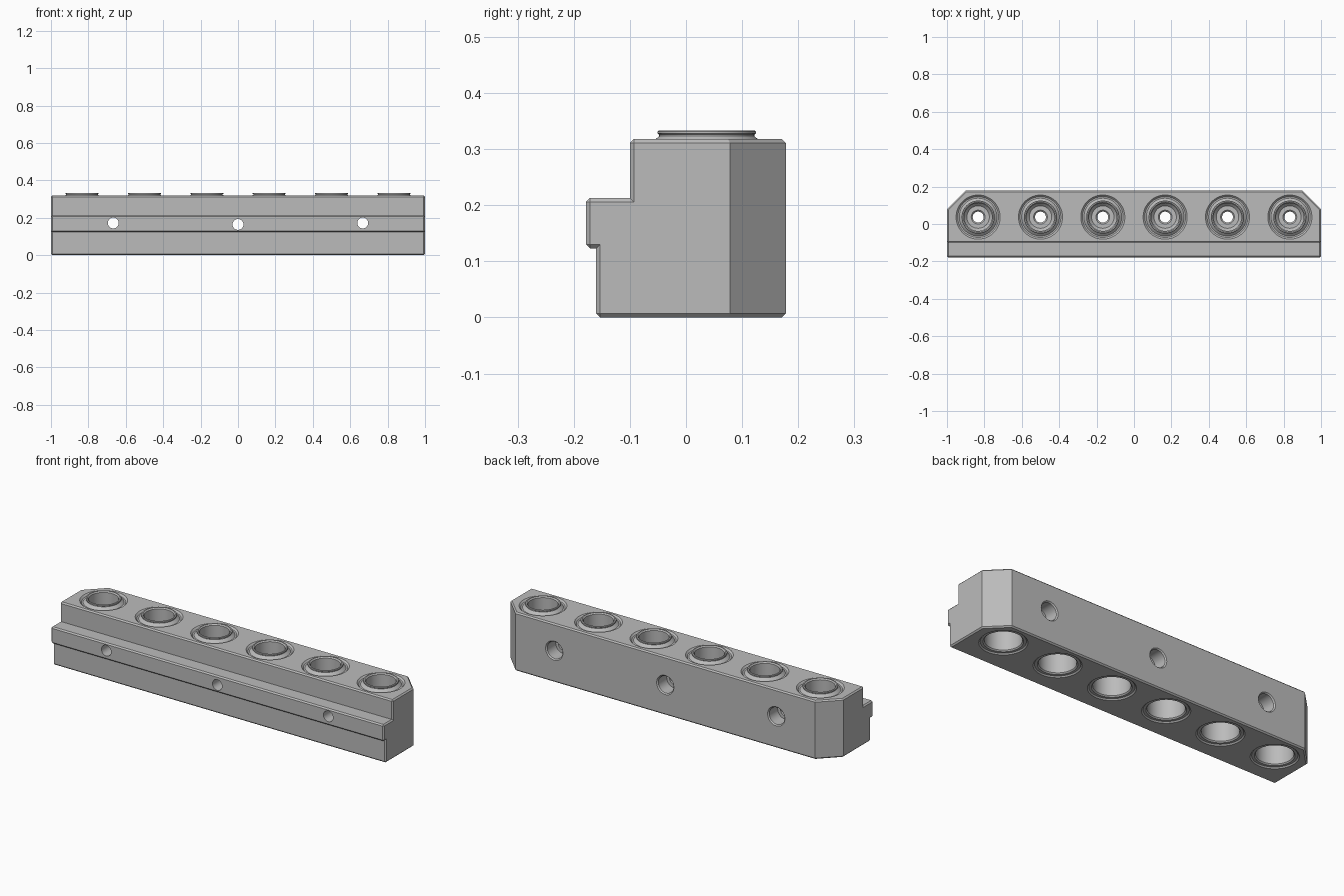
import bpy, bmesh, math
from mathutils import Matrix

cube = bpy.data.objects.get("Cube")
if cube:
    bpy.data.objects.remove(cube, do_unlink=True)

metal = bpy.data.materials.new("grey_metal")
metal.use_nodes = True
grey = (0.5, 0.5, 0.5, 1)
metal.diffuse_color = grey
metal.node_tree.nodes["Principled BSDF"].inputs["Base Color"].default_value = grey

SEGMENTS = 48
BORE_Y = 0.037
BORE_XS = [(i - 2.5) / 3 for i in range(6)]
SCREWS = [(-0.667, 0.172), (0, 0.164), (0.667, 0.172)]


def finish(name, bm):
    bmesh.ops.recalc_face_normals(bm, faces=bm.faces)
    mesh = bpy.data.meshes.new(name)
    bm.to_mesh(mesh)
    bm.free()
    obj = bpy.data.objects.new(name, mesh)
    bpy.context.collection.objects.link(obj)
    mesh.materials.append(metal)
    return obj


def lathe(bm, profile, matrix, closed=False):
    """Turn (radius, height) points; open profiles are capped at both ends."""
    rings = []
    for r, h in profile:
        angles = [2 * math.pi * k / SEGMENTS for k in range(SEGMENTS)]
        rings.append([bm.verts.new(matrix @ Matrix.Translation(
            (r * math.cos(a), r * math.sin(a), h)).translation) for a in angles])
    pairs = list(zip(rings, rings[1:]))
    if closed:
        pairs.append((rings[-1], rings[0]))
    else:
        bm.faces.new(rings[0])
        bm.faces.new(rings[-1])
    for a, b in pairs:
        for k in range(SEGMENTS):
            n = (k + 1) % SEGMENTS
            bm.faces.new((a[k], a[n], b[n], b[k]))


def smooth(obj):
    bpy.ops.object.select_all(action='DESELECT')
    obj.select_set(True)
    bpy.context.view_layer.objects.active = obj
    bpy.ops.object.shade_smooth_by_angle(angle=math.radians(25))


def cut(target, cutter):
    cutter.hide_render = True
    mod = target.modifiers.new("cut", 'BOOLEAN')
    mod.operation = 'DIFFERENCE'
    mod.solver = 'EXACT'
    mod.object = cutter
    bpy.context.view_layer.objects.active = target
    bpy.ops.object.modifier_apply(modifier=mod.name)
    bpy.data.objects.remove(cutter, do_unlink=True)


# Main block: stepped section with a front rail, extruded along x
section = [(-0.16, 0), (-0.16, 0.123), (-0.178, 0.123), (-0.178, 0.213),
           (-0.1, 0.213), (-0.1, 0.318), (0.178, 0.318), (0.178, 0)]
bm = bmesh.new()
face = bm.faces.new([bm.verts.new((-1, y, z)) for y, z in section])
ext = bmesh.ops.extrude_face_region(bm, geom=[face])
bmesh.ops.translate(bm, vec=(2, 0, 0),
                    verts=[g for g in ext["geom"] if isinstance(g, bmesh.types.BMVert)])

# Cut off the two rear corners and close them again
for side in (-1, 1):
    res = bmesh.ops.bisect_plane(bm, geom=bm.verts[:] + bm.edges[:] + bm.faces[:],
                                 plane_co=(side, 0.078, 0), plane_no=(side, 1, 0),
                                 clear_outer=True)
    bmesh.ops.holes_fill(bm, edges=[e for e in bm.edges if e.is_boundary])
bmesh.ops.recalc_face_normals(bm, faces=bm.faces)

# Chamfer only the outward square edges
edges = [e for e in bm.edges if e.calc_face_angle_signed() > math.radians(50)]
bmesh.ops.bevel(bm, geom=edges, offset=0.007, segments=1, profile=0.5, affect='EDGES')
block = finish("block", bm)

# Seats for the inserts, flared at both faces
bm = bmesh.new()
for x in BORE_XS:
    lathe(bm, [(0.126, -0.01), (0.108, 0.008), (0.108, 0.308), (0.128, 0.328)],
          Matrix.Translation((x, BORE_Y, 0)))
cut(block, finish("seat_cutter", bm))

# Cross holes for screws, counterbored from the back
bm = bmesh.new()
for x, z in SCREWS:
    lathe(bm, [(0.029, -0.3), (0.029, 0.1), (0.046, 0.1), (0.046, 0.172), (0.056, 0.182)],
          Matrix.Translation((x, 0, z)) @ Matrix.Rotation(-math.pi / 2, 4, 'X'))
cut(block, finish("screw_cutter", bm))
smooth(block)

# Turned inserts: raised collar on top, deep bores above and below a drilled web
insert_profile = [
    (0.109, 0.006), (0.109, 0.309), (0.101, 0.309), (0.085, 0.323), (0.085, 0.326),
    (0.088, 0.328), (0.088, 0.331), (0.086, 0.333), (0.08, 0.333), (0.074, 0.327),
    (0.074, 0.18), (0.06, 0.165), (0.037, 0.165), (0.029, 0.157), (0.029, 0.14),
    (0.09, 0.14), (0.09, 0.012), (0.096, 0.006)]
for i, x in enumerate(BORE_XS):
    bm = bmesh.new()
    lathe(bm, insert_profile, Matrix.Translation((x, BORE_Y, 0)), closed=True)
    smooth(finish(f"insert_{i + 1}", bm))
